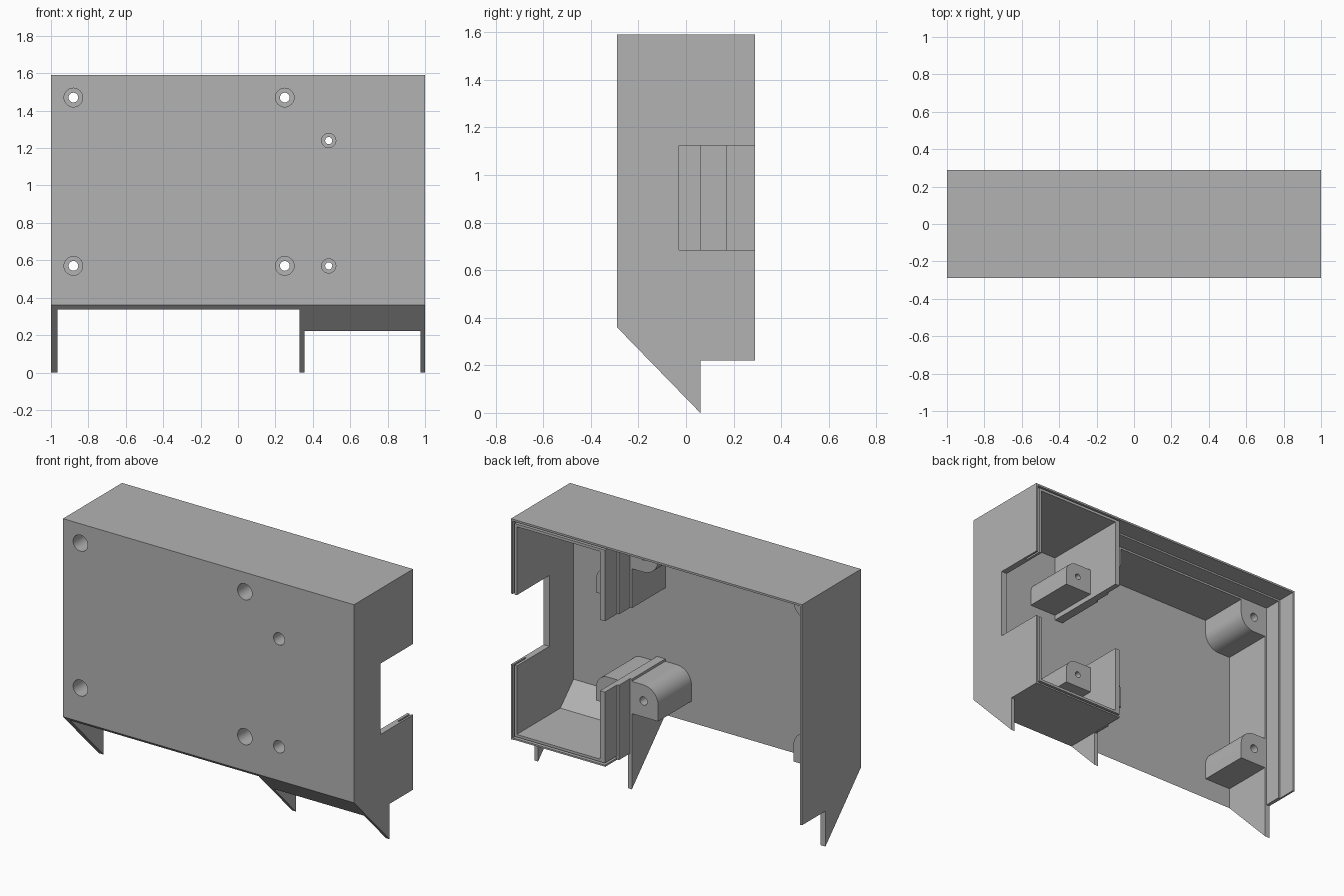
import bpy, bmesh, math
from mathutils import Vector

cube = bpy.data.objects.get("Cube")
if cube:
    bpy.data.objects.remove(cube, do_unlink=True)

plastic = bpy.data.materials.new("grey_plastic")
plastic.use_nodes = True
GREY = (0.45, 0.45, 0.45, 1)
plastic.diffuse_color = GREY
plastic.node_tree.nodes["Principled BSDF"].inputs["Base Color"].default_value = GREY

FRONT, BACK, TOP = -0.29, 0.29, 1.59
PLATE = -0.268          # inner face of the front plate
LEDGE, LIP = 0.06, 0.17  # depths where the rim steps thinner
FAR = 0.5


def prism(name, points, offset):
    """Solid made by sweeping a closed outline along an offset."""
    bm = bmesh.new()
    face = bm.faces.new([bm.verts.new(p) for p in points])
    swept = bmesh.ops.extrude_face_region(bm, geom=[face])["geom"]
    verts = [v for v in swept if isinstance(v, bmesh.types.BMVert)]
    bmesh.ops.translate(bm, verts=verts, vec=Vector(offset))
    bmesh.ops.recalc_face_normals(bm, faces=bm.faces)
    mesh = bpy.data.meshes.new(name)
    bm.to_mesh(mesh)
    bm.free()
    mesh.materials.append(plastic)
    obj = bpy.data.objects.new(name, mesh)
    bpy.context.collection.objects.link(obj)
    return obj


def side_prism(name, profile, x0, x1):
    return prism(name, [(x0, y, z) for y, z in profile], (x1 - x0, 0, 0))


def front_prism(name, outline, y0, y1):
    return prism(name, [(x, y0, z) for x, z in outline], (0, y1 - y0, 0))


def box(name, x0, x1, y0, y1, z0, z1):
    return side_prism(name, [(y0, z0), (y1, z0), (y1, z1), (y0, z1)], x0, x1)


def combine(tool, operation="DIFFERENCE"):
    """Apply one boolean to the housing and discard the tool."""
    tool.hide_render = True
    mod = housing.modifiers.new("shape", "BOOLEAN")
    mod.operation, mod.solver, mod.object = operation, "EXACT", tool
    bpy.context.view_layer.update()
    graph = bpy.context.evaluated_depsgraph_get()
    mesh = bpy.data.meshes.new_from_object(housing.evaluated_get(graph))
    housing.modifiers.clear()
    housing.data = mesh
    bpy.data.objects.remove(tool, do_unlink=True)


# Outer block with sloped lower front and pointed feet
housing = side_prism("housing", [(FRONT, TOP), (BACK, TOP), (BACK, 0.22), (LEDGE, 0.22),
                                 (LEDGE, 0), (FRONT, 0.36)], -1, 1)

# Main bay, open below, with a two-step rim
for y, x0, x1, z in [(PLATE, -0.965, 0.33, 1.555), (LEDGE, -0.977, 0.342, 1.567),
                     (LIP, -0.988, 0.354, 1.578)]:
    combine(box("bay", x0, x1, y, FAR, -0.1, z))

# Space under the side compartment, then the compartment itself
combine(box("underside", 0.355, 0.975, -FAR, FAR, -0.1, 0.222))
combine(side_prism("compartment", [(PLATE, 1.55), (FAR, 1.55), (FAR, 0.26),
                                   (-0.138, 0.26), (PLATE, 0.39)], 0.387, 0.96))

# Lid groove around the compartment rim
for x0, x1, z0, z1 in [(0.977, 0.988, 0.232, 1.578), (0.35, 0.988, 1.567, 1.578),
                       (0.35, 0.988, 0.232, 0.244)]:
    combine(box("groove", x0, x1, LIP, FAR, z0, z1))


def boss(wall_x, free_x, flat_z, round_z, radius=0.1):
    """Screw post against a wall, with one rounded free corner."""
    sx = 1 if free_x > wall_x else -1
    sz = 1 if round_z > flat_z else -1
    cx, cz = free_x - sx * radius, round_z - sz * radius
    outline = [(wall_x, round_z), (wall_x, flat_z), (free_x, flat_z)]
    for i in range(13):
        a = math.pi / 2 * i / 12
        outline.append((cx + sx * radius * math.cos(a), cz + sz * radius * math.sin(a)))
    combine(front_prism("boss", outline, -0.28, LEDGE), "UNION")


# Four main posts and two compartment posts
for wall_x, free_x in [(-0.98, -0.78), (0.345, 0.15)]:
    boss(wall_x, free_x, 1.57, 1.37)
    boss(wall_x, free_x, 0.47, 0.67)
for z in (0.57, 1.24):
    boss(0.37, 0.575, z - 0.083, z + 0.083, 0.08)

# Cable opening through the side wall and the partition
combine(box("side_notch", 0.9, 1.1, -0.03, FAR, 0.685, 1.125))
combine(box("partition_notch", 0.3, 0.41, PLATE, FAR, 0.685, 1.125))


def hole(x, z, radius, y0, y1):
    outline = [(x + radius * math.cos(math.tau * i / 32),
                z + radius * math.sin(math.tau * i / 32)) for i in range(32)]
    combine(front_prism("hole", outline, y0, y1))


# Counterbored screw holes
screws = [(x, z, 0.05, 0.026) for x in (-0.88, 0.25) for z in (0.57, 1.47)]
screws += [(0.485, z, 0.038, 0.019) for z in (0.57, 1.24)]
for x, z, wide, narrow in screws:
    hole(x, z, wide, -0.4, 0.0)
    hole(x, z, narrow, -0.1, 0.2)

# Round surfaces smooth, edges sharp
bpy.ops.object.select_all(action="DESELECT")
housing.select_set(True)
bpy.context.view_layer.objects.active = housing
bpy.ops.object.shade_smooth_by_angle(angle=math.radians(30))
